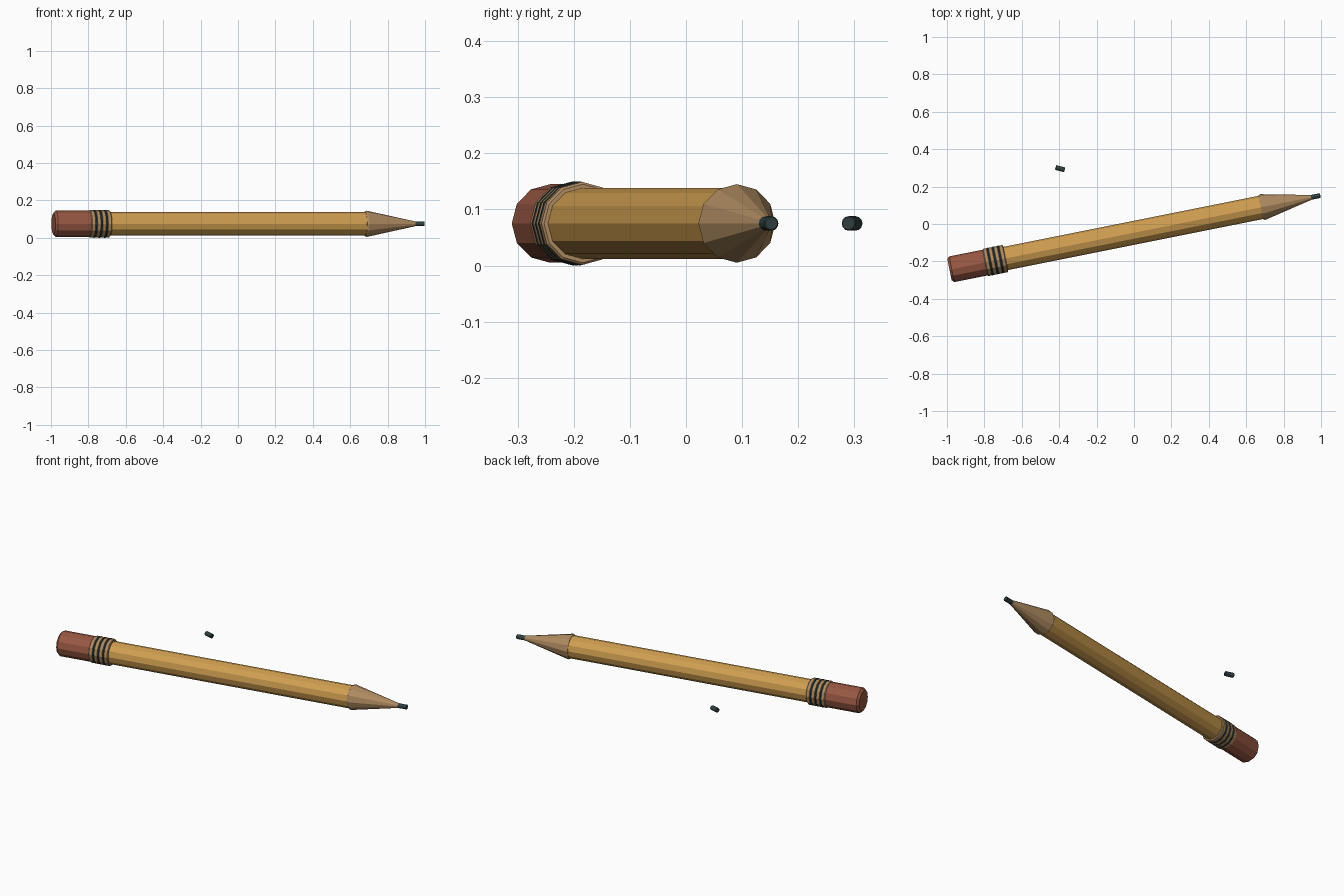
import bpy, bmesh, math
from mathutils import Matrix, Vector

cube = bpy.data.objects.get("Cube")
if cube:
    bpy.data.objects.remove(cube, do_unlink=True)


def material(name, rgb):
    mat = bpy.data.materials.new(name)
    mat.use_nodes = True
    mat.diffuse_color = (*rgb, 1)
    mat.node_tree.nodes["Principled BSDF"].inputs["Base Color"].default_value = (*rgb, 1)
    return mat


YELLOW = material("yellow paint", (0.62, 0.34, 0.08))
WOOD = material("bare wood", (0.43, 0.26, 0.12))
PINK = material("eraser red", (0.31, 0.095, 0.055))
GRAPHITE = material("graphite", (0.03, 0.05, 0.05))

SIDES = 12
HEIGHT = 0.075


def placement(x, y, angle):
    return Matrix.Translation((x, y, HEIGHT)) @ Matrix.Rotation(angle, 4, "Z")


PENCIL = placement(0, -0.047, math.atan(0.2))


def lathe(name, profile, mat, frame=PENCIL):
    """Closed, faceted solid around the local x axis from (position, radius) pairs."""
    bm = bmesh.new()
    rings = []
    for s, r in profile:
        angles = [math.tau * i / SIDES for i in range(SIDES)]
        rings.append([bm.verts.new(Vector((s, r * math.cos(a), r * math.sin(a)))) for a in angles])
    for a, b in zip(rings, rings[1:]):
        for i in range(SIDES):
            j = (i + 1) % SIDES
            bm.faces.new((a[i], a[j], b[j], b[i]))
    bm.faces.new(rings[0])
    bm.faces.new(rings[-1])
    bmesh.ops.recalc_face_normals(bm, faces=bm.faces)
    mesh = bpy.data.meshes.new(name)
    bm.to_mesh(mesh)
    bm.free()
    mesh.materials.append(mat)
    obj = bpy.data.objects.new(name, mesh)
    obj.matrix_world = frame
    bpy.context.collection.objects.link(obj)
    return obj


def rod(name, start, end, radius, bevel, mat, frame=PENCIL):
    return lathe(name, [(start, radius - bevel), (start + bevel, radius),
                        (end - bevel, radius), (end, radius - bevel)], mat, frame)


# Painted shaft
lathe("shaft", [(-0.72, 0.063), (0.70, 0.063)], YELLOW)

# Sharpened wooden cone and its lead
lathe("wood_cone", [(0.692, 0.066), (0.702, 0.07), (0.975, 0.011)], WOOD)
rod("lead_tip", 0.95, 1.016, 0.013, 0.002, GRAPHITE)

# Eraser with a softened end
rod("eraser", -1.006, -0.80, 0.07, 0.012, PINK)

# Ferrule: pale bands separated by thin dark rings
start, pitch, band = -0.812, 0.029, 0.025
for n in range(4):
    s = start + n * pitch
    rod(f"ferrule_band_{n + 1}", s, s + band, 0.074, 0.004, WOOD)
    if n < 3:
        rod(f"ferrule_ring_{n + 1}", s + band - 0.003, s + pitch + 0.003, 0.075, 0.002, GRAPHITE)

# Broken piece of lead lying beside the pencil
rod("loose_lead", -0.025, 0.025, 0.013, 0.002, GRAPHITE, placement(-0.395, 0.296, math.radians(-15)))
